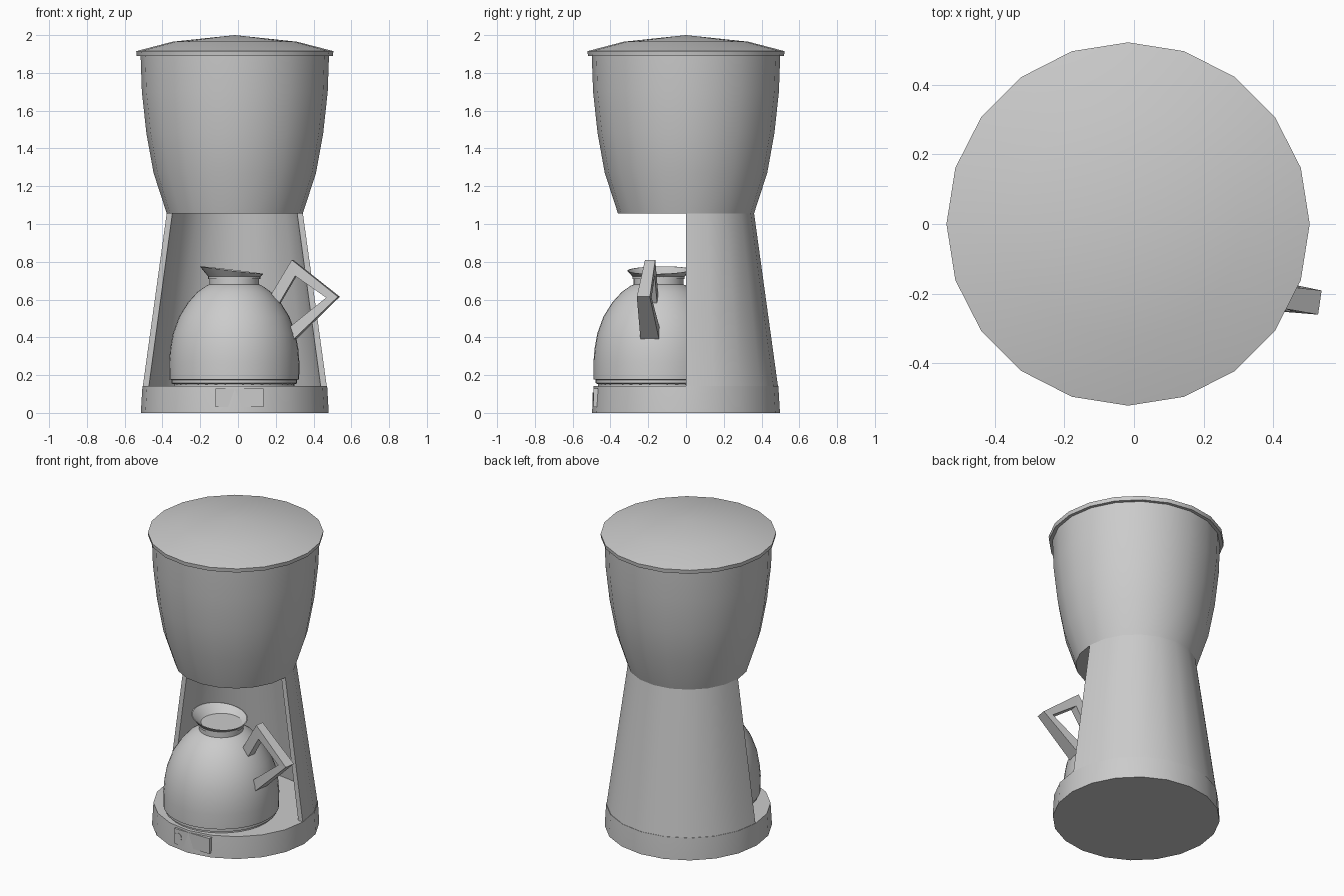
import bpy, bmesh, math
from mathutils import Vector, Matrix

if "Cube" in bpy.data.objects:
    bpy.data.objects.remove(bpy.data.objects["Cube"])

CX = -0.017            # axis of the machine
JUG = Vector((-0.02, -0.145, 0))
SPIN = math.radians(-8.3)   # jug is turned slightly on the plate


def finish(name, bm, smooth=True):
    bmesh.ops.remove_doubles(bm, verts=bm.verts, dist=1e-5)
    bmesh.ops.recalc_face_normals(bm, faces=bm.faces)
    me = bpy.data.meshes.new(name)
    bm.to_mesh(me)
    bm.free()
    ob = bpy.data.objects.new(name, me)
    bpy.context.collection.objects.link(ob)
    if smooth:
        bpy.ops.object.select_all(action='DESELECT')
        ob.select_set(True)
        bpy.context.view_layer.objects.active = ob
        bpy.ops.object.shade_smooth_by_angle(angle=math.radians(35))
    return ob


def lathe(name, profile, sides, centre, half=False, adjust=None):
    """Revolve (r, z) points; half=True sweeps a closed section over the back half."""
    bm = bmesh.new()
    n = sides // 2 + 1 if half else sides
    rings = []
    for i in range(n):
        a = 2 * math.pi * i / sides
        rings.append([bm.verts.new((r * math.cos(a), r * math.sin(a), z)) for r, z in profile])
    m = len(profile)
    for i in range(n - 1 if half else n):
        a, b = rings[i], rings[(i + 1) % n]
        for j in range(m if half else m - 1):
            k = (j + 1) % m
            bm.faces.new((a[j], b[j], b[k], a[k]))
    if half:
        bm.faces.new(rings[0])
        bm.faces.new(rings[-1])
    else:
        for j in (0, m - 1):
            if profile[j][0] > 0:
                bm.faces.new([ring[j] for ring in rings])
    if adjust:
        adjust(bm)
    bm.transform(Matrix.Translation(centre))
    return finish(name, bm)


axis = Vector((CX, 0, 0))

# Base, hollow rear column, water tank and lid
lathe("base", [(0.497, 0), (0.497, 0.008), (0.489, 0.143)], 20, axis)
lathe("rear_column", [(0.487, 0.14), (0.36, 1.06), (0.33, 1.06), (0.455, 0.14)], 20, axis, half=True)
lathe("water_tank", [(0.36, 1.055), (0.43, 1.27), (0.468, 1.48), (0.492, 1.7), (0.499, 1.9)], 20, axis)
lathe("lid", [(0.519, 1.89), (0.522, 1.915), (0.33, 1.965), (0, 2.0)], 20, axis)

# Hot plate under the jug
lathe("hot_plate", [(0.32, 0.135), (0.32, 0.155)], 32, JUG)

# Control panel with a knob and three buttons
bm = bmesh.new()
bmesh.ops.create_cube(bm, size=1, matrix=Matrix.Translation((0.008, -0.477, 0.08))
                      @ Matrix.Diagonal((0.255, 0.026, 0.1, 1)))
finish("control_panel", bm, False)


def button(name, x, r, front):
    bm = bmesh.new()
    depth = front + 0.05
    back = -0.47
    bmesh.ops.create_cone(bm, cap_ends=True, segments=16, radius1=r, radius2=r, depth=depth,
                          matrix=Matrix.Translation((x, back + 0.03 - depth / 2 - front + 0.02, 0.08))
                          @ Matrix.Rotation(math.pi / 2, 4, 'X'))
    finish(name, bm)


button("knob", -0.092, 0.027, 0.012)
for i in range(3):
    button(f"button_{i + 1}", 0.01 + 0.039 * i, 0.014, 0.004)

# Jug body
lathe("jug", [(0.315, 0.15), (0.333, 0.157), (0.333, 0.175), (0.344, 0.178), (0.345, 0.27),
              (0.339, 0.34), (0.325, 0.42), (0.292, 0.51), (0.245, 0.585), (0.195, 0.64),
              (0.15, 0.672), (0.132, 0.68), (0.132, 0.71), (0.12, 0.715)], 40, JUG)
lathe("jug_collar", [(0.138, 0.708), (0.138, 0.722)], 40, JUG)


# Flared spout, lip rising away from the handle
def tilt(bm):
    for v in bm.verts:
        if v.co.z > 0.74:
            v.co.x -= 0.014
            v.co.z -= 0.12 * v.co.x
    bm.transform(Matrix.Rotation(SPIN, 4, 'Z'))


lathe("jug_spout", [(0.125, 0.716), (0.135, 0.718), (0.168, 0.754), (0.162, 0.754),
                    (0.115, 0.716), (0, 0.712)], 40, JUG, adjust=tilt)

# Angular handle: (outer x, z, inner x, z, width) sections
sections = [(0.17, 0.575, 0.235, 0.565, 0.055), (0.312, 0.81, 0.33, 0.725, 0.055),
            (0.56, 0.615, 0.497, 0.61, 0.07), (0.32, 0.385, 0.285, 0.44, 0.1)]
bm = bmesh.new()
quads = []
for xo, zo, xi, zi, w in sections:
    quads.append([bm.verts.new(p) for p in ((xo, -w / 2, zo), (xo, w / 2, zo),
                                            (xi, w / 2, zi), (xi, -w / 2, zi))])
for a, b in zip(quads, quads[1:]):
    for j in range(4):
        k = (j + 1) % 4
        bm.faces.new((a[j], a[k], b[k], b[j]))
bm.faces.new(quads[0])
bm.faces.new(quads[-1])
bm.transform(Matrix.Translation(JUG) @ Matrix.Rotation(SPIN, 4, 'Z'))
finish("jug_handle", bm, False)
